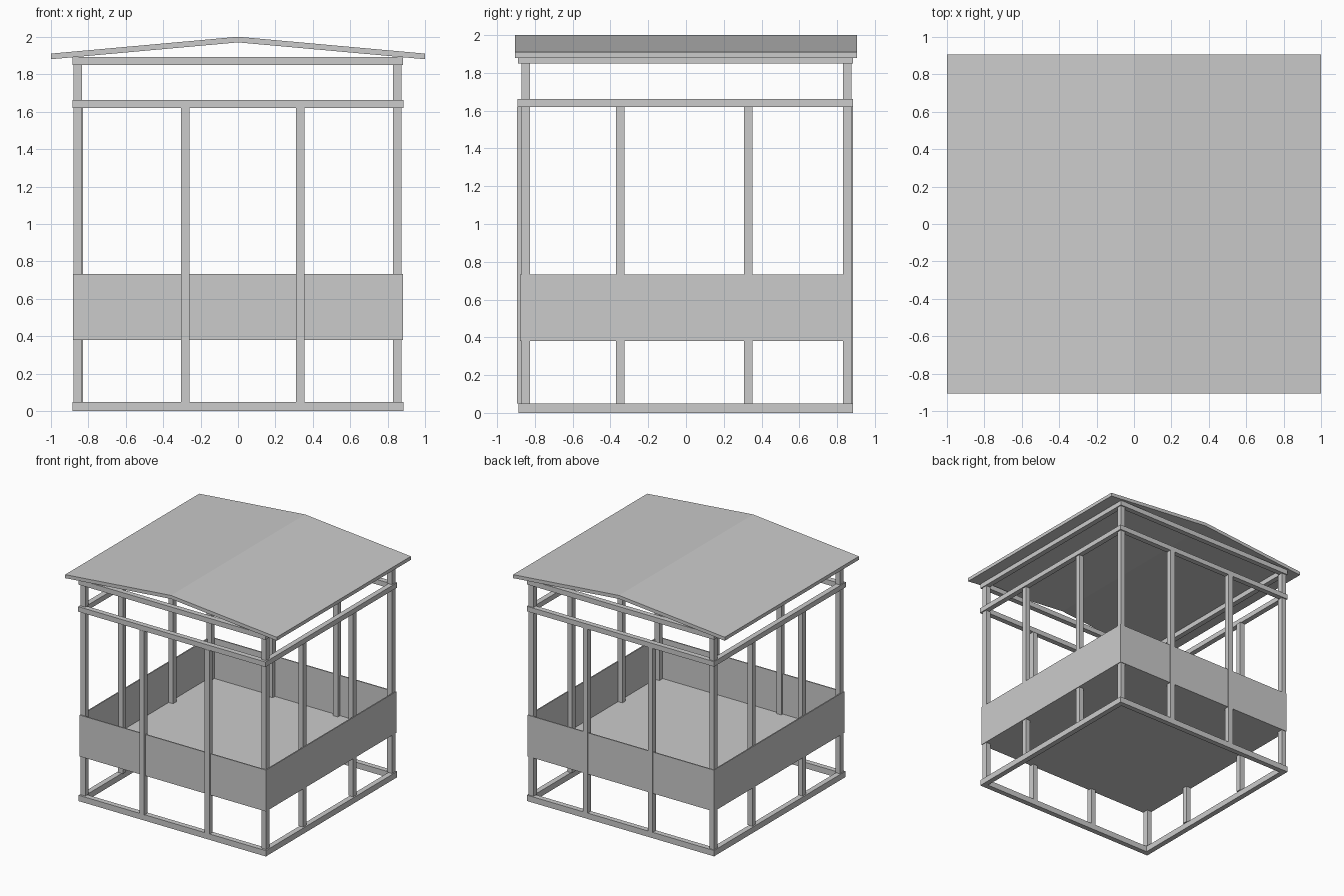
import bpy, bmesh

if "Cube" in bpy.data.objects:
    bpy.data.objects.remove(bpy.data.objects["Cube"])


def prism(name, outline, y0, y1):
    """Extrude an x-z outline along y."""
    bm = bmesh.new()
    face = bm.faces.new([bm.verts.new((x, y0, z)) for x, z in outline])
    ext = bmesh.ops.extrude_face_region(bm, geom=[face])
    moved = [v for v in ext["geom"] if isinstance(v, bmesh.types.BMVert)]
    bmesh.ops.translate(bm, verts=moved, vec=(0, y1 - y0, 0))
    bmesh.ops.recalc_face_normals(bm, faces=bm.faces)
    mesh = bpy.data.meshes.new(name)
    bm.to_mesh(mesh)
    bm.free()
    obj = bpy.data.objects.new(name, mesh)
    bpy.context.collection.objects.link(obj)
    return obj


def box(name, x0, x1, y0, y1, z0, z1):
    return prism(name, [(x0, z0), (x1, z0), (x1, z1), (x0, z1)], y0, y1)


def ring(name, x0, x1, y0, y1, z0, z1, t):
    """Four beams around a rectangle, butted at the corners."""
    box(name + "_front", x0, x1, y0, y0 + t, z0, z1)
    box(name + "_back", x0, x1, y1 - t, y1, z0, z1)
    box(name + "_left", x0, x0 + t, y0 + t, y1 - t, z0, z1)
    box(name + "_right", x1 - t, x1, y0 + t, y1 - t, z0, z1)


W = 0.045  # timber width

# horizontal frames
ring("base_frame", -0.885, 0.885, -0.888, 0.885, 0.0, 0.05, W)
ring("tie_rail", -0.885, 0.885, -0.893, 0.885, 1.62, 1.663, W)
ring("top_plate", -0.885, 0.882, -0.89, 0.885, 1.85, 1.893, W)

# corner posts, in two lengths between the frames
for sx, x in (("left", -0.878), ("right", 0.829)):
    for sy, y in (("front", -0.87), ("back", 0.83)):
        for part, z0, z1 in (("post", 0.05, 1.62), ("upper_post", 1.663, 1.85)):
            box(f"{sy}_{sx}_corner_{part}", x, x + W, y, y + W, z0, z1)

# intermediate posts: front and back stand proud of the panels
for i, x in enumerate((-0.305, 0.31)):
    box(f"front_post_{i}", x, x + W, -0.895, -0.85, 0.05, 1.62)
    box(f"back_post_{i}", x, x + W, 0.84, 0.885, 0.05, 1.62)
for i, y in enumerate((-0.37, 0.307)):
    box(f"left_post_{i}", -0.874, -0.829, y, y + W, 0.05, 1.62)
    box(f"right_post_{i}", 0.829, 0.874, y, y + W, 0.05, 1.62)

# low wall panels and raised floor
ring("wall_panel", -0.88, 0.88, -0.88, 0.88, 0.38, 0.733, 0.01)
box("floor", -0.87, 0.87, -0.87, 0.87, 0.38, 0.39)

# shallow gable roof
prism("roof", [(-1, 1.88), (0, 1.97), (1, 1.88), (1, 1.91), (0, 2.0), (-1, 1.91)],
      -0.905, 0.905)
